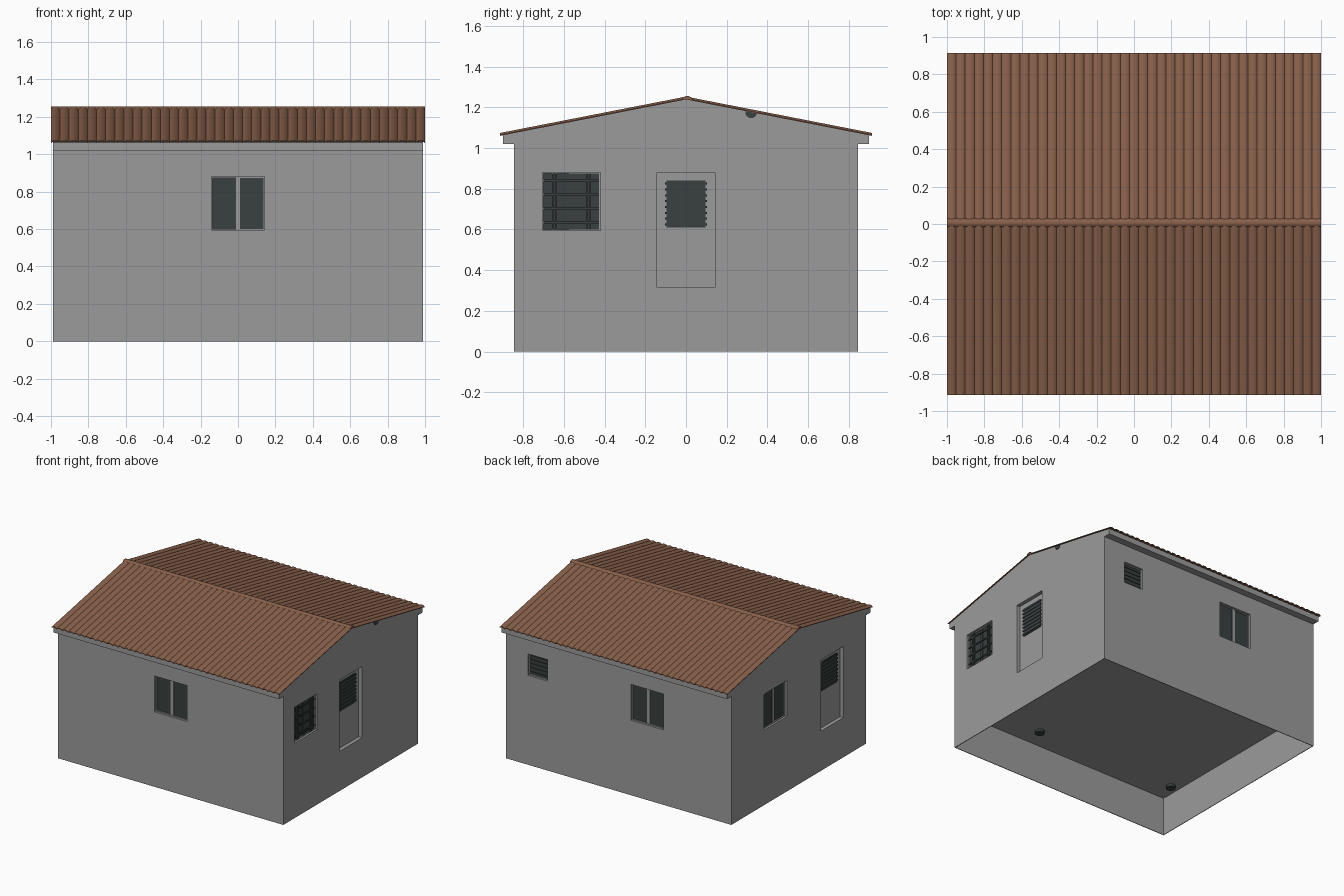
import bpy, bmesh, math

if "Cube" in bpy.data.objects:
    bpy.data.objects.remove(bpy.data.objects["Cube"])

HX, HY = 0.99, 0.845            # half size of the walls
EAVE_Y, EAVE_Z, RIDGE = 0.90, 1.064, 1.24
SLOPE = (RIDGE - EAVE_Z) / EAVE_Y
FLOOR_Z, RECESS = 0.305, 0.03


def material(name, rgb):
    m = bpy.data.materials.new(name)
    m.diffuse_color = (*rgb, 1)
    m.use_nodes = True
    m.node_tree.nodes["Principled BSDF"].inputs["Base Color"].default_value = m.diffuse_color
    return m


GREY = material("wall grey", (0.33, 0.33, 0.33))
BROWN = material("roof brown", (0.25, 0.118, 0.07))
DARK = material("dark glass", (0.04, 0.052, 0.05))


def finish(bm, name, *mats):
    bmesh.ops.recalc_face_normals(bm, faces=bm.faces)
    me = bpy.data.meshes.new(name)
    bm.to_mesh(me)
    bm.free()
    for m in mats:
        me.materials.append(m)
    ob = bpy.data.objects.new(name, me)
    bpy.context.collection.objects.link(ob)
    return ob


def add_box(bm, x0, x1, y0, y1, z0, z1, mi=0):
    vs = bmesh.ops.create_cube(bm, size=1)["verts"]
    for v in vs:
        v.co = (x1 if v.co.x > 0 else x0, y1 if v.co.y > 0 else y0, z1 if v.co.z > 0 else z0)
    for f in {f for v in vs for f in v.link_faces}:
        f.material_index = mi


def wall_box(bm, wall, u0, u1, z0, z1, d0, d1, mi=0):
    """Box on a wall: u runs along the wall, d is distance outwards from it."""
    s = 1 if wall in ("right", "back") else -1
    h = HX if wall in ("right", "left") else HY
    n = sorted((s * (h + d0), s * (h + d1)))
    if wall in ("right", "left"):
        add_box(bm, n[0], n[1], u0, u1, z0, z1, mi)
    else:
        add_box(bm, u0, u1, n[0], n[1], z0, z1, mi)


def extrude_profile(bm, pts, x0, x1):
    a = [bm.verts.new((x0, y, z)) for y, z in pts]
    b = [bm.verts.new((x1, y, z)) for y, z in pts]
    bm.faces.new(a)
    bm.faces.new(b[::-1])
    for i in range(len(pts)):
        j = (i + 1) % len(pts)
        bm.faces.new((a[i], b[i], b[j], a[j]))


# openings: name, wall, centre u, width, bottom, top, kind
OPENINGS = [
    ("front_window", "front", 0.0, 0.285, 0.595, 0.88, "sliding"),
    ("back_window", "back", -0.25, 0.285, 0.595, 0.88, "sliding"),
    ("left_window", "left", 0.29, 0.285, 0.595, 0.88, "sliding"),
    ("right_window", "right", -0.563, 0.285, 0.595, 0.88, "grille"),
    ("small_back_window", "back", 0.712, 0.17, 0.71, 0.88, "louvre"),
    ("right_door", "right", 0.0, 0.285, 0.315, 0.88, "door"),
    ("left_door", "left", -0.42, 0.285, 0.315, 0.88, "door"),
]

# house body: gable profile with boxed eaves
half = [(HY, 0), (HY, 1.02), (EAVE_Y, 1.02), (EAVE_Y, EAVE_Z)]
bm = bmesh.new()
extrude_profile(bm, half + [(0, RIDGE)] + [(-y, z) for y, z in half[::-1]], -HX, HX)
body = finish(bm, "walls", GREY)

# cutter: hollow below the floor plus the recessed openings
bm = bmesh.new()
add_box(bm, -HX + .005, HX - .005, -HY + .005, HY - .005, -0.2, FLOOR_Z)
for _, wall, u, w, z0, z1, _k in OPENINGS:
    wall_box(bm, wall, u - w / 2, u + w / 2, z0, z1, -RECESS, 0.1)
cutter = finish(bm, "opening_cutter", GREY)
mod = body.modifiers.new("openings", "BOOLEAN")
mod.object, mod.operation, mod.solver = cutter, "DIFFERENCE", "EXACT"
cut = bpy.data.meshes.new_from_object(body.evaluated_get(bpy.context.evaluated_depsgraph_get()))
body.modifiers.clear()
body.data = cut
bpy.data.objects.remove(cutter)


def bars(bm, wall, u0, u1, z0, z1, count, d, mi):
    for i in range(count):
        z = z0 + (z1 - z0) * (i + 0.5) / count
        wall_box(bm, wall, u0, u1, z - 0.005, z + 0.005, d, d + 0.006, mi)


# windows and doors
for name, wall, u, w, z0, z1, kind in OPENINGS:
    bm = bmesh.new()
    a, b = u - w / 2, u + w / 2
    R = -RECESS
    if kind == "door":
        # glazed upper light with louvre bars
        g0, g1 = 0.61, 0.84
        wall_box(bm, wall, u - .096, u + .096, g0, g1, R - .002, R + .006, 1)
        bars(bm, wall, u - .104, u + .104, g0, g1, 8, R + .004, 1)
    else:
        # slim frame around the opening
        t = 0.006
        for p, q, r, s in ((a, a + t, z0, z1), (b - t, b, z0, z1),
                           (a + t, b - t, z0, z0 + t), (a + t, b - t, z1 - t, z1)):
            wall_box(bm, wall, p, q, r, s, R - .002, R + .014)
        if kind == "louvre":
            wall_box(bm, wall, a + t, b - t, z0 + t, z1 - t, R - .002, R + .005, 1)
            bars(bm, wall, a + t, b - t, z0 + t, z1 - t, 5, R + .004, 1)
        else:
            # two sliding panes either side of a mullion
            wall_box(bm, wall, u - .012, u + .012, z0 + t, z1 - t, R - .002, R + .012,
                     0 if kind == "sliding" else 1)
            wall_box(bm, wall, a + t, u - .012, z0 + t, z1 - t, R - .002, R + .005, 1)
            wall_box(bm, wall, u + .012, b - t, z0 + t, z1 - t, R - .002, R + .008, 1)
        if kind == "grille":
            # security grille
            for k in (-1, 1):
                for o in (.075, .092):
                    wall_box(bm, wall, u + k * o - .004, u + k * o + .004,
                             z0 + t, z1 - t, R + .012, R + .02, 1)
            bars(bm, wall, a + t, b - t, z0 + t, z1 - t, 4, R + .014, 1)
    finish(bm, name, GREY, DARK)

# roof: rows of rounded tiles, one corrugated sheet per slope
N, SEG, END = 41, 8, 0.915
bm = bmesh.new()
for s in (-1, 1):
    prev = None
    for i in range(N * SEG + 1):
        x = -1 + 2 * i / (N * SEG)
        lift = 0.004 + 0.009 * math.sin(math.pi * (i % SEG) / SEG) ** 0.7
        col = [bm.verts.new((x, s * y, RIDGE - SLOPE * y + h))
               for y, h in ((0, lift), (END, lift), (END, lift - .005), (0, lift - .005))]
        if prev:
            for k in range(4):
                j = (k + 1) % 4
                bm.faces.new((prev[k], prev[j], col[j], col[k]))
        if i in (0, N * SEG):
            bm.faces.new(col)
        prev = col
roof = finish(bm, "roof_tiles", BROWN)

# rounded ridge cap
bm = bmesh.new()
arc = [(0.006 + 0.024 * math.cos(math.pi * i / 8), 1.238 + 0.018 * math.sin(math.pi * i / 8))
       for i in range(9)]
extrude_profile(bm, arc, -1, 1)
ridge = finish(bm, "ridge_cap", BROWN)

# half-round vent tucked under the right gable
bm = bmesh.new()
tilt = math.atan(SLOPE)
arc = [(0.32 + 0.029 * math.cos(math.pi * (1 + i / 10) - tilt),
        1.176 + 0.029 * math.sin(math.pi * (1 + i / 10) - tilt)) for i in range(11)]
extrude_profile(bm, arc, 0.985, 0.995)
finish(bm, "gable_vent", DARK)

# drain stubs under the floor
for n, x in (("drain_right", 0.33), ("drain_left", -0.91)):
    bm = bmesh.new()
    bmesh.ops.create_cone(bm, cap_ends=True, segments=16, radius1=.036, radius2=.036, depth=.025)
    bmesh.ops.translate(bm, verts=bm.verts, vec=(x, -0.67, FLOOR_Z - .007))
    finish(bm, n, DARK)

# smooth the rounded tiles
for ob in (roof, ridge):
    bpy.ops.object.select_all(action="DESELECT")
    ob.select_set(True)
    bpy.context.view_layer.objects.active = ob
    bpy.ops.object.shade_smooth_by_angle(angle=math.radians(40))
